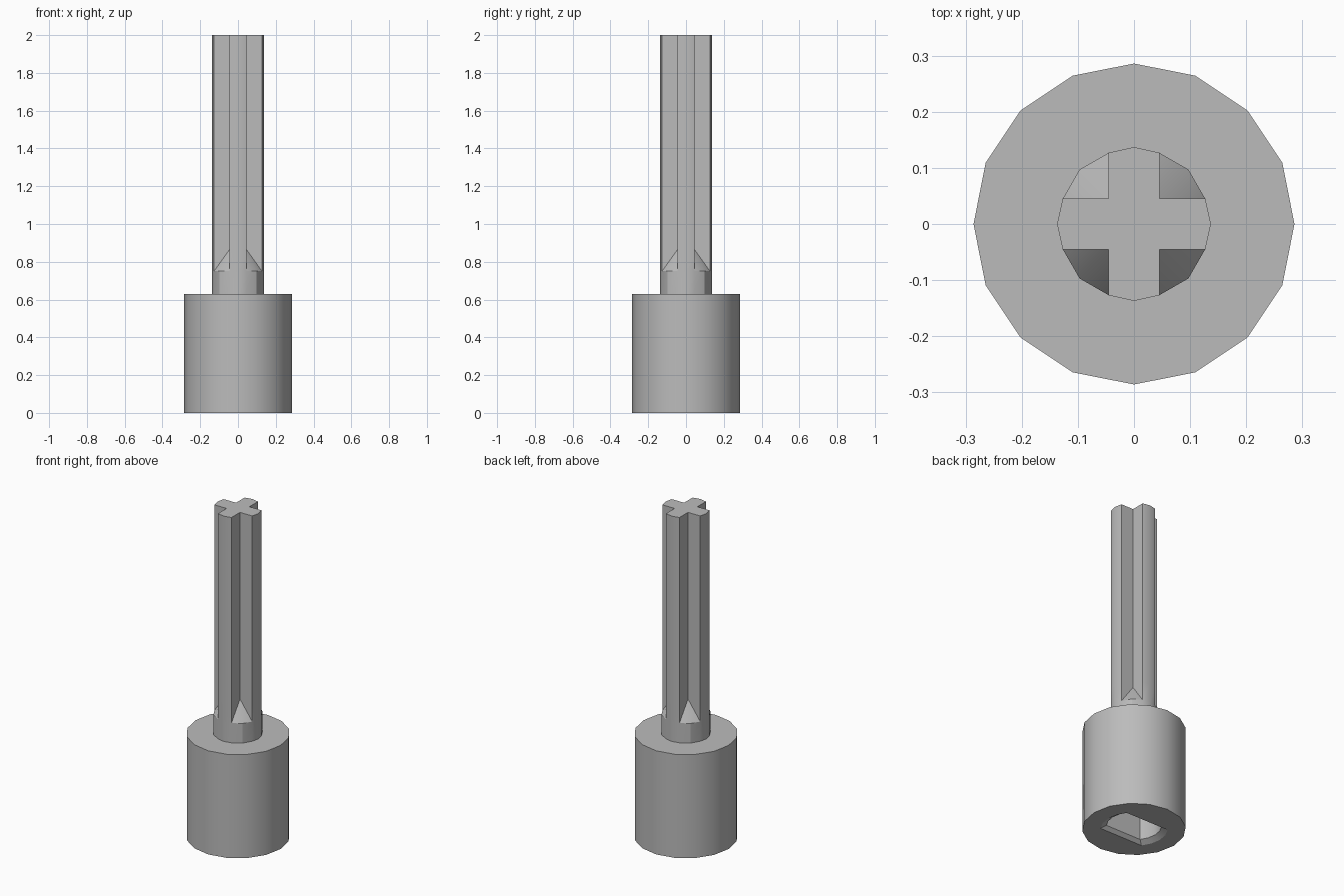
import bpy, bmesh
from math import sin, cos, pi, asin, radians

cube = bpy.data.objects.get("Cube")
if cube:
    bpy.data.objects.remove(cube, do_unlink=True)

grey = bpy.data.materials.new("plain_grey")
grey.use_nodes = True
grey.diffuse_color = (0.5, 0.5, 0.5, 1)
grey.node_tree.nodes["Principled BSDF"].inputs["Base Color"].default_value = (0.5, 0.5, 0.5, 1)


def circle(r, n=16):
    return [(r * cos(2 * pi * i / n), r * sin(2 * pi * i / n)) for i in range(n)]


def double_d(r, f):
    """Round hole with two flats at y = +-f, sixteen points."""
    a = asin(f / r)
    right = [(r * cos(t), r * sin(t)) for t in (a * (i / 2 - 1) for i in range(5))]
    c = r * cos(a)
    flat = [(c * (1 - i / 2), f) for i in (1, 2, 3)]
    half = right + flat
    ring = half + [(-x, -y) for x, y in half]
    return ring[2:] + ring[:2]


def shaft_section(diagonal):
    """Four arms; the point between two arms lies at (diagonal, diagonal)."""
    pts = []
    x, y = 1, 0
    for _ in range(4):
        for u, v in ((0.137, 0), (0.127, 0.045), (diagonal, diagonal), (0.045, 0.127)):
            pts.append((u * x - v * y, u * y + v * x))
        x, y = -y, x
    return pts


def loft(name, rings):
    """Join sections of (points, height) from first to last and cap both ends."""
    bm = bmesh.new()
    loops = [[bm.verts.new((x, y, z)) for x, y in pts] for pts, z in rings]
    for low, high in zip(loops, loops[1:]):
        n = len(low)
        for i in range(n):
            j = (i + 1) % n
            a, b, c, d = low[i], low[j], high[j], high[i]
            # A leaning quad is split towards its inner upper corner
            dc = c.co.xy.length - b.co.xy.length
            dd = d.co.xy.length - a.co.xy.length
            if abs(dc - dd) > 0.03:
                tris = ((a, b, c), (a, c, d)) if dc < dd else ((a, b, d), (b, c, d))
                for t in tris:
                    bm.faces.new(t)
            else:
                bm.faces.new((a, b, c, d))
    bm.faces.new(loops[0])
    bm.faces.new(loops[-1])
    bmesh.ops.recalc_face_normals(bm, faces=bm.faces)
    mesh = bpy.data.meshes.new(name)
    bm.to_mesh(mesh)
    bm.free()
    mesh.materials.append(grey)
    obj = bpy.data.objects.new(name, mesh)
    bpy.context.collection.objects.link(obj)
    bpy.ops.object.select_all(action='DESELECT')
    obj.select_set(True)
    bpy.context.view_layer.objects.active = obj
    bpy.ops.object.shade_smooth_by_angle(angle=radians(30))
    return obj


# Round base with a chamfered two-flat socket underneath
socket = double_d(0.152, 0.092)
loft("socket_base", [
    (socket, 0.42),
    (socket, 0.02),
    (double_d(0.185, 0.112), 0),
    (circle(0.286), 0),
    (circle(0.286), 0.63),
])

# Round neck running out into a cross-shaped shaft
neck, cross = shaft_section(0.097), shaft_section(0.045)
loft("cross_shaft", [(neck, 0.625), (neck, 0.75), (cross, 0.865), (cross, 2)])
